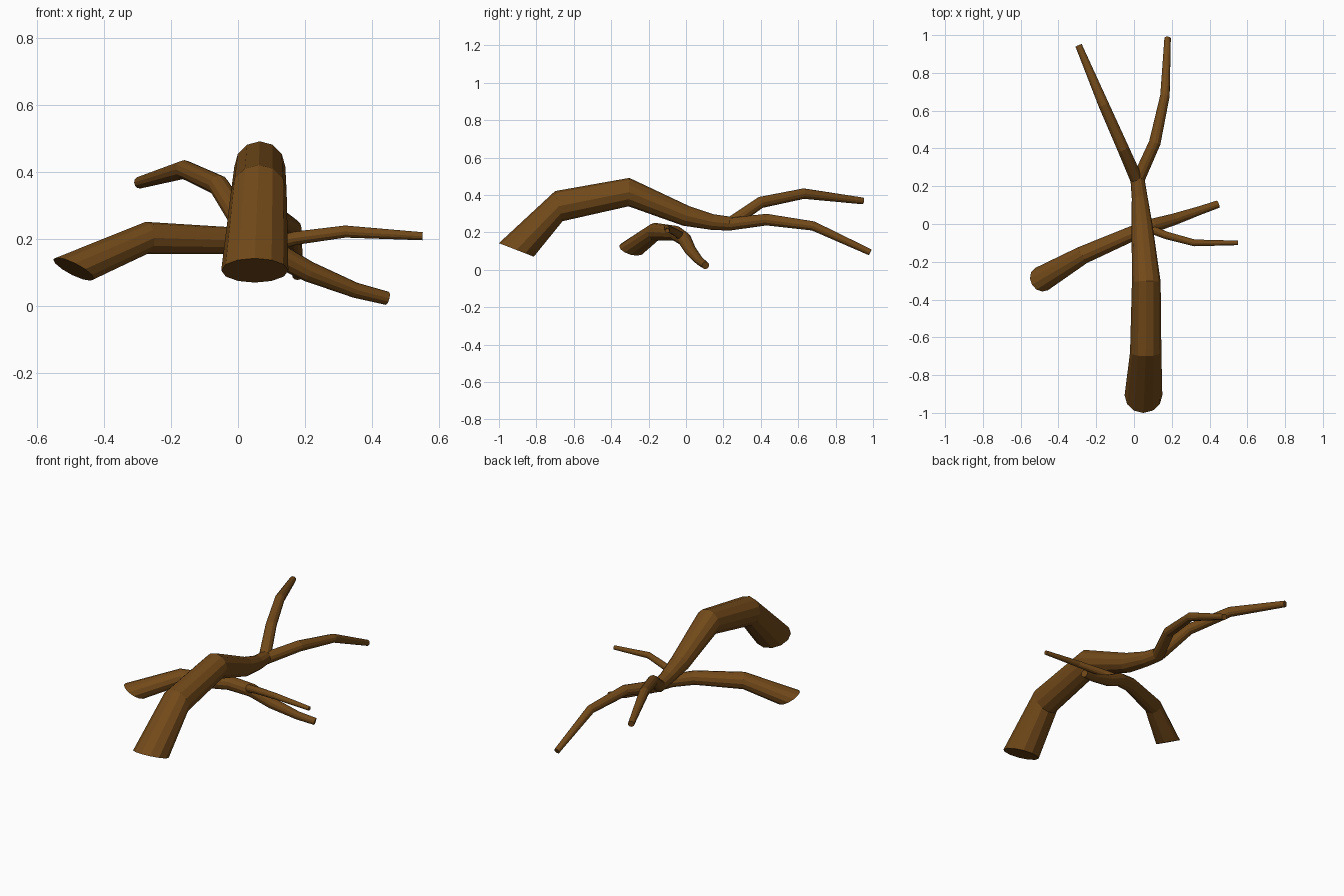
import bpy, bmesh, math
from mathutils import Vector

if "Cube" in bpy.data.objects:
    bpy.data.objects.remove(bpy.data.objects["Cube"])

SIDES = 12
bark = bpy.data.materials.new("bark")
bark.diffuse_color = (0.17, 0.068, 0.01, 1)
bark.use_nodes = True
bark.node_tree.nodes["Principled BSDF"].inputs["Base Color"].default_value = bark.diffuse_color


def branch(name, pts, normals=None):
    """Tapered tube through (x, y, z, radius) points; normals overrides ring tilt."""
    normals = normals or {}
    P = [Vector(p[:3]) for p in pts]
    bm = bmesh.new()
    rings = []
    for i, p in enumerate(P):
        before = (p - P[i - 1]).normalized() if i else Vector()
        after = (P[i + 1] - p).normalized() if i < len(P) - 1 else Vector()
        n = Vector(normals.get(i, before + after)).normalized()
        # frame stays untwisted by using the horizontal side direction
        u = n.cross(Vector((0, 0, 1))).normalized()
        v = u.cross(n)
        r = pts[i][3]
        rings.append([bm.verts.new(p + r * (math.cos(a) * u + math.sin(a) * v))
                      for a in (2 * math.pi * k / SIDES for k in range(SIDES))])
    for a, b in zip(rings, rings[1:]):
        for k in range(SIDES):
            m = (k + 1) % SIDES
            bm.faces.new((a[k], a[m], b[m], b[k]))
    bm.faces.new(rings[0])
    bm.faces.new(rings[-1])
    bmesh.ops.recalc_face_normals(bm, faces=bm.faces)
    me = bpy.data.meshes.new(name)
    bm.to_mesh(me)
    bm.free()
    me.materials.append(bark)
    ob = bpy.data.objects.new(name, me)
    bpy.context.collection.objects.link(ob)
    return ob


# Thick arched branch lying along y
branch("main_branch", [
    (0.05, -0.907, 0.106, 0.1), (0.062, -0.68, 0.34, 0.083),
    (0.065, -0.305, 0.415, 0.076), (0.042, 0.0, 0.288, 0.055),
    (0.03, 0.14, 0.255, 0.042), (0.018, 0.24, 0.246, 0.037)],
    {0: (0, 0.36, 0.93), 1: (0, 0.97, 0.24), 2: (0, 1, -0.03)})

# Two forks at its far end
branch("fork_right", [
    (0.02, 0.23, 0.243, 0.034), (0.11, 0.43, 0.268, 0.031),
    (0.164, 0.68, 0.234, 0.025), (0.178, 0.985, 0.093, 0.017)])
branch("fork_left", [
    (0.012, 0.24, 0.25, 0.034), (-0.058, 0.4, 0.36, 0.031),
    (-0.16, 0.63, 0.407, 0.028), (-0.293, 0.945, 0.368, 0.018)])

# Thinner branch crossing underneath
branch("cross_branch", [
    (-0.49, -0.292, 0.11, 0.068), (-0.273, -0.165, 0.203, 0.048),
    (-0.02, -0.055, 0.195, 0.04), (0.1, -0.008, 0.163, 0.037),
    (0.21, 0.024, 0.103, 0.031), (0.35, 0.072, 0.047, 0.023),
    (0.445, 0.105, 0.023, 0.02)],
    {0: (0.44, 0.26, 0.86), 1: (0.85, 0.5, 0.05)})

# Small side twig
branch("side_twig", [
    (0.07, -0.02, 0.175, 0.023), (0.17, -0.06, 0.202, 0.02),
    (0.32, -0.1, 0.222, 0.018), (0.55, -0.1, 0.208, 0.012)])
